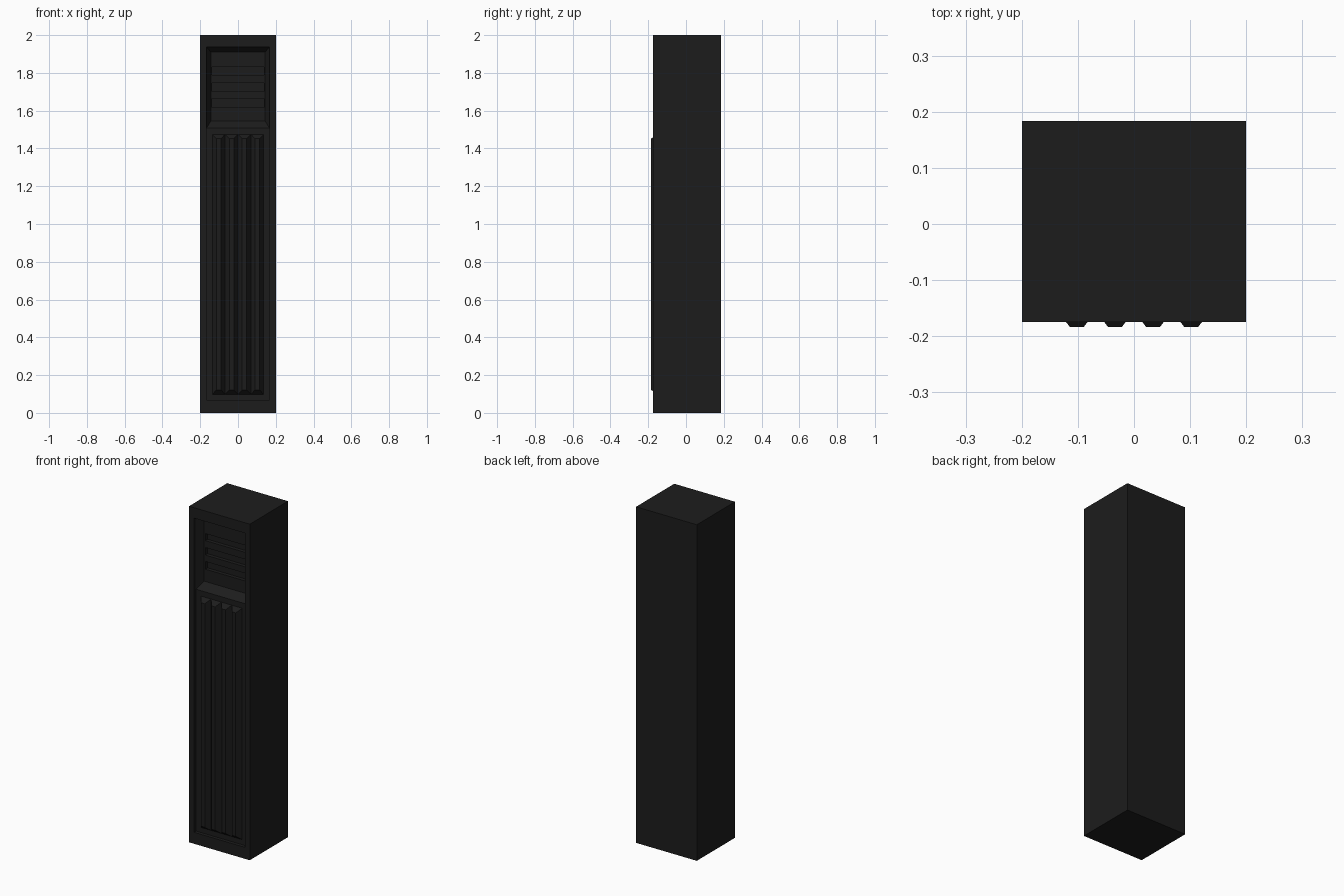
import bpy, bmesh

if "Cube" in bpy.data.objects:
    bpy.data.objects.remove(bpy.data.objects["Cube"])

mat = bpy.data.materials.new("matte_black")
mat.diffuse_color = (0.012, 0.012, 0.012, 1)
mat.use_nodes = True
mat.node_tree.nodes["Principled BSDF"].inputs["Base Color"].default_value = mat.diffuse_color

FRONT, BACK = -0.175, 0.184
PANEL, PLATE, SLOT, RIB = -0.155, -0.112, -0.09, -0.184


def loft(bm, rects, cap=True):
    """Join front-facing rectangles (x0, x1, z0, z1, y) in order; cap the last."""
    rings = [[bm.verts.new(p) for p in
              ((x0, y, z0), (x1, y, z0), (x1, y, z1), (x0, y, z1))]
             for x0, x1, z0, z1, y in rects]
    for a, b in zip(rings, rings[1:]):
        for i in range(4):
            j = (i + 1) % 4
            bm.faces.new((a[i], a[j], b[j], b[i]))
    if cap:
        bm.faces.new(rings[-1])
    return rings


def finish(bm, name):
    bmesh.ops.remove_doubles(bm, verts=bm.verts, dist=1e-5)
    me = bpy.data.meshes.new(name)
    bm.to_mesh(me)
    bm.free()
    me.materials.append(mat)
    ob = bpy.data.objects.new(name, me)
    bpy.context.collection.objects.link(ob)
    return ob


# Cabinet shell: back, sides, front frame and opening walls
bm = bmesh.new()
W, Z0, Z1, LEDGE = 0.167, 0.068, 1.938, 1.507
rings = loft(bm, [(-0.2, 0.2, 0, 2, BACK), (-0.2, 0.2, 0, 2, FRONT),
                  (-W, W, Z0, Z1, FRONT), (-W, W, Z0, Z1, PANEL)], cap=False)
bm.faces.new(rings[0][::-1])

# Lower panel behind the ribs
loft(bm, [(-W, W, Z0, LEDGE, PANEL)])

# Upper recess with sloped sides and ledge
P, P0, P1 = 0.144, 1.545, 1.91
loft(bm, [(-W, W, LEDGE, Z1, PANEL), (-P, P, P0, P1, PLATE)], cap=False)

# Upper plate in three bands, each with a sunken slot
slots = [(1.618, 1.664), (1.702, 1.747), (1.788, 1.83)]
bands = [P0, 1.683, 1.768, P1]
for (s0, s1), b0, b1 in zip(slots, bands, bands[1:]):
    loft(bm, [(-P, P, b0, b1, PLATE), (-0.137, 0.137, s0, s1, PLATE),
              (-0.137, 0.137, s0, s1, SLOT)])
finish(bm, "cabinet_body")

# Four vertical ribs with bevelled sides and ends
pitch = 0.068
bm = bmesh.new()
for i in range(4):
    c = (i - 1.5) * pitch
    loft(bm, [(c - pitch / 2, c + pitch / 2, 0.098, 1.475, PANEL),
              (c - 0.012, c + 0.012, 0.122, 1.452, RIB)])
finish(bm, "front_ribs")
